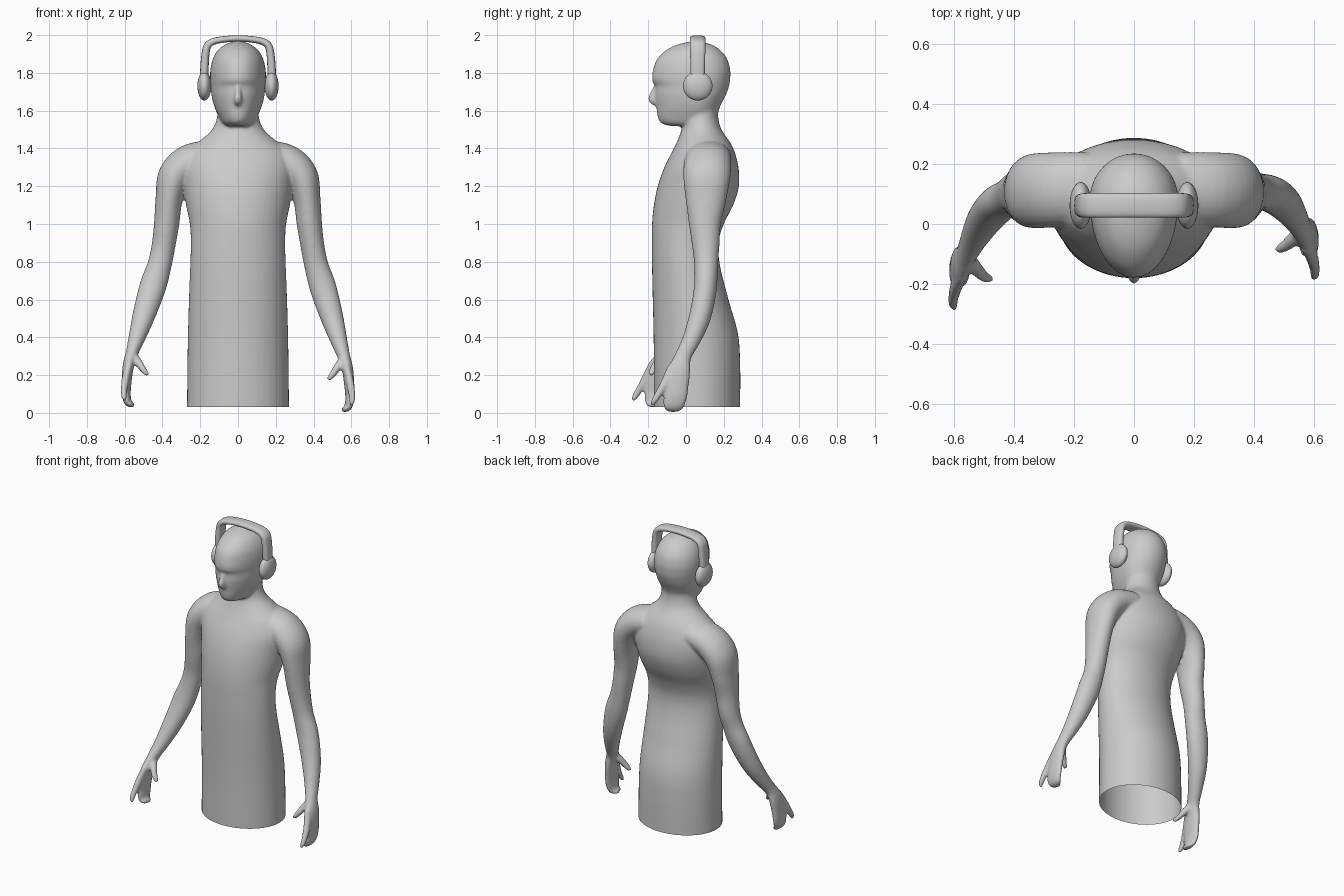
import bpy, bmesh, math
from mathutils import Vector

if "Cube" in bpy.data.objects:
    bpy.data.objects.remove(bpy.data.objects["Cube"])


def spline(rows, n=5):
    """Catmull-Rom resampling of rows of any length."""
    out = []
    for i in range(len(rows) - 1):
        a, b, c, d = (rows[max(0, min(len(rows) - 1, i + k))] for k in (-1, 0, 1, 2))
        for s in range(n):
            t = s / n
            out.append([0.5 * (2 * q + (r - p) * t + (2 * p - 5 * q + 4 * r - w) * t * t
                               + (3 * q - p - 3 * r + w) * t ** 3)
                        for p, q, r, w in zip(a, b, c, d)])
    return out + [list(rows[-1])]


def skin(bm, rings):
    """Bridge rings of points into a closed shell."""
    vs = [[bm.verts.new(p) for p in ring] for ring in rings]
    n = len(vs[0])
    faces = [bm.faces.new((a[i], a[(i + 1) % n], b[(i + 1) % n], b[i]))
             for a, b in zip(vs, vs[1:]) for i in range(n)]
    faces += [bm.faces.new(vs[0][::-1]), bm.faces.new(vs[-1])]
    bmesh.ops.recalc_face_normals(bm, faces=faces)


def stack(bm, rows, n=48):
    """Horizontal rings: z, half width, front y, widest y, back y."""
    rings = []
    for z, hw, yf, ym, yb in spline(rows):
        ring = []
        for i in range(n):
            a = 2 * math.pi * i / n
            s = math.sin(a)
            ring.append((hw * math.cos(a), ym + s * ((yb - ym) if s > 0 else (ym - yf)), z))
        rings.append(ring)
    skin(bm, rings)


def tube(bm, rows, n=24, power=1.0):
    """Tube along a path: x, y, z, in-plane radius, y radius."""
    pts = spline(rows)
    pos = [Vector(p[:3]) for p in pts]
    rings = []
    for i, p in enumerate(pts):
        t = (pos[min(i + 1, len(pos) - 1)] - pos[max(i - 1, 0)]).normalized()
        v = Vector((0, 1, 0))
        v = (v - t * v.dot(t)).normalized()
        u = v.cross(t)
        ring = []
        for k in range(n):
            a = 2 * math.pi * k / n
            c, s = math.cos(a), math.sin(a)
            c = math.copysign(abs(c) ** power, c)
            s = math.copysign(abs(s) ** power, s)
            ring.append(pos[i] + u * c * max(p[3], .003) + v * s * max(p[4], .003))
        rings.append(ring)
    skin(bm, rings)


def make(name, bm):
    me = bpy.data.meshes.new(name)
    bm.to_mesh(me)
    bm.free()
    for p in me.polygons:
        p.use_smooth = True
    ob = bpy.data.objects.new(name, me)
    bpy.context.collection.objects.link(ob)
    return ob


bm = bmesh.new()
# torso and neck
stack(bm, [(-.10, .27, -.17, .06, .287), (.03, .27, -.17, .06, .287), (.25, .268, -.17, .06, .287),
           (.42, .265, -.172, .05, .275), (.60, .26, -.176, .03, .225), (.78, .253, -.18, .01, .18),
           (.90, .25, -.181, .01, .172), (1.0, .255, -.18, .03, .20), (1.1, .275, -.17, .06, .25),
           (1.2, .29, -.15, .08, .28), (1.3, .30, -.115, .09, .278), (1.38, .27, -.075, .09, .258),
           (1.43, .215, -.05, .09, .235), (1.48, .155, -.03, .085, .20), (1.52, .125, -.02, .08, .18),
           (1.57, .11, -.02, .08, .17), (1.63, .105, -.02, .08, .172), (1.70, .08, 0, .08, .16)])
# head
stack(bm, [(1.518, .05, -.07, .0, .06), (1.53, .08, -.125, .04, .13), (1.56, .098, -.148, .05, .16),
           (1.62, .125, -.157, .06, .18), (1.68, .14, -.165, .07, .21), (1.73, .145, -.164, .075, .228),
           (1.76, .147, -.179, .08, .233), (1.81, .147, -.176, .08, .235), (1.87, .135, -.155, .07, .22),
           (1.92, .107, -.105, .06, .182), (1.95, .068, -.045, .055, .135), (1.968, .02, .03, .05, .07)])
# nose
tube(bm, [(0, -.15, 1.75, .010, .012), (0, -.163, 1.70, .015, .022),
          (0, -.172, 1.66, .021, .028), (0, -.15, 1.63, .014, .012)])

# arms with mitten hands, a separate index finger and a thumb
arm = [(.15, .12, 1.36, .085, .12), (.26, .115, 1.325, .095, .125), (.335, .11, 1.25, .09, .125),
       (.365, .105, 1.13, .072, .108), (.378, .10, 1.0, .067, .085), (.395, .105, .88, .063, .072),
       (.415, .107, .78, .064, .063), (.445, .104, .68, .071, .061), (.475, .09, .58, .067, .06),
       (.505, .065, .48, .058, .057), (.535, .025, .38, .045, .048), (.56, -.015, .30, .034, .044),
       (.58, -.035, .23, .030, .06), (.589, -.05, .15, .027, .066), (.592, -.058, .08, .024, .063),
       (.582, -.07, .03, .020, .052), (.553, -.08, .015, .012, .03)]
index = [(.575, -.07, .24, .022, .03), (.592, -.105, .17, .021, .025), (.602, -.14, .11, .019, .02),
         (.604, -.168, .065, .016, .017), (.598, -.183, .04, .009, .010)]
thumb = [(.56, -.02, .29, .022, .028), (.532, -.05, .25, .022, .025),
         (.502, -.075, .205, .018, .02), (.476, -.085, .175, .012, .013)]


def left(row):
    """Mirror to the left and swing the forearm forwards."""
    x, y, z, a, b = row
    s = max(0, min(1, (.9 - z) / .7))
    return (-x, y - .10 * s, z + .025 * s, a, b)


for part in (arm, index, thumb):
    tube(bm, part)
    tube(bm, [left(r) for r in part])

# merge the body into one smooth skin
source = make("body_source", bm)
m = source.modifiers.new("merge", 'REMESH')
m.mode = 'VOXEL'
m.voxel_size = .008
m = source.modifiers.new("soften", 'SMOOTH')
m.factor = .5
m.iterations = 10
bpy.context.view_layer.update()
me = bpy.data.meshes.new_from_object(source.evaluated_get(bpy.context.evaluated_depsgraph_get()))
bpy.data.objects.remove(source)

# open the torso at the hem, leaving the hands whole
bm = bmesh.new()
bm.from_mesh(me)
hem = [f for f in bm.faces if abs(f.calc_center_median().x) < .4 and f.calc_center_median().z < .2]
geom = list({e for f in hem for e in list(f.verts) + list(f.edges)}) + hem
bmesh.ops.bisect_plane(bm, geom=geom, plane_co=(0, 0, .03), plane_no=(0, 0, 1), clear_inner=True)
make("body", bm)

# headphone band
bm = bmesh.new()
half = [(.180, .062, 1.74, .020, .036), (.178, .062, 1.82, .022, .038), (.172, .062, 1.90, .021, .040),
        (.160, .062, 1.945, .020, .041), (.125, .062, 1.968, .018, .041), (.06, .062, 1.979, .017, .041)]
tube(bm, half + [(0, .062, 1.982, .017, .041)] + [(-r[0],) + r[1:] for r in reversed(half)], power=.75)
make("headphone_band", bm)

# ear cups
for name, side in (("ear_cup_right", 1), ("ear_cup_left", -1)):
    bm = bmesh.new()
    bmesh.ops.create_uvsphere(bm, u_segments=32, v_segments=20, radius=1)
    for v in bm.verts:
        v.co = (side * .178 + v.co.x * .037, .062 + v.co.y * .078, 1.731 + v.co.z * .077)
    make(name, bm)
